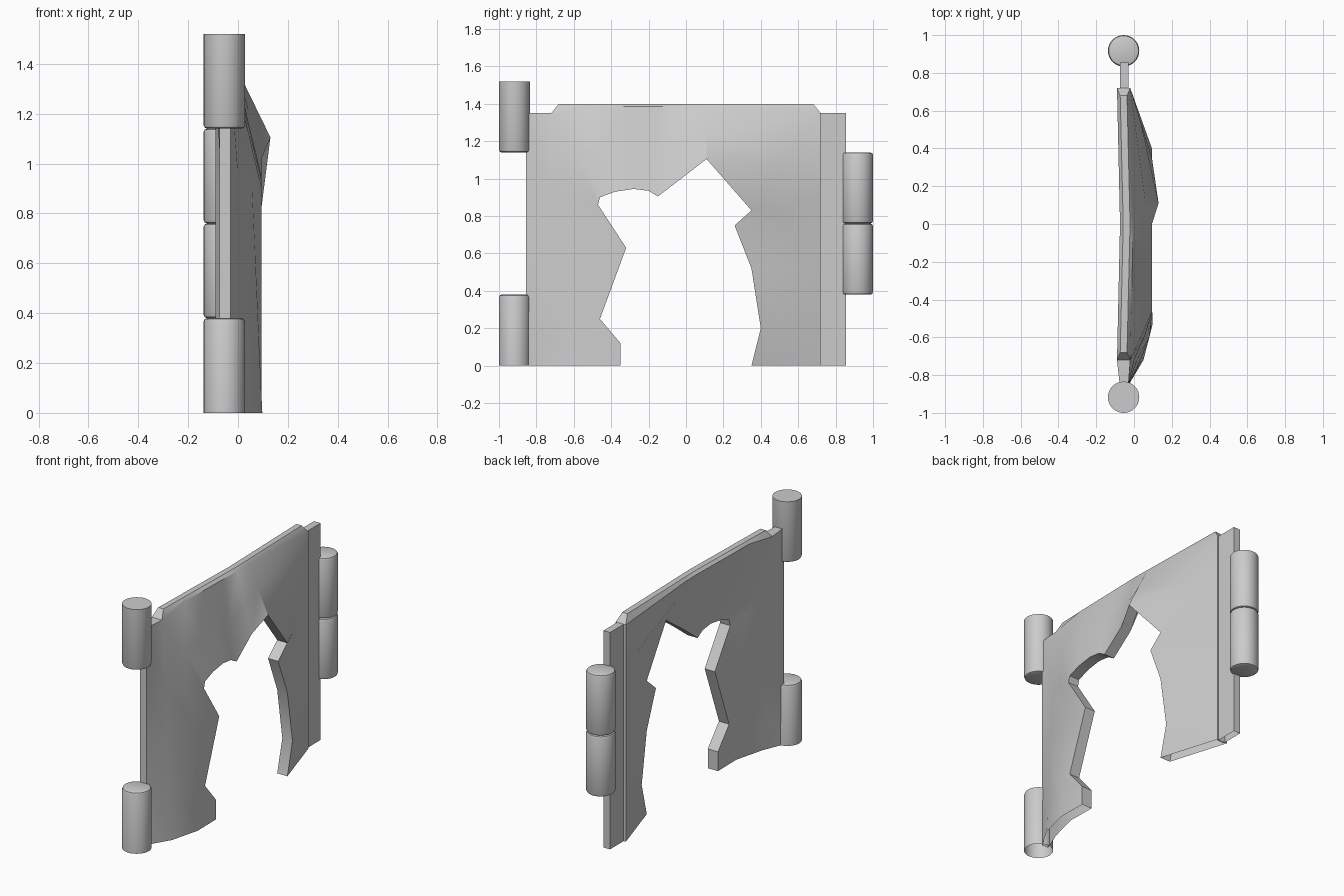
import bpy, bmesh, math

if "Cube" in bpy.data.objects:
    bpy.data.objects.remove(bpy.data.objects["Cube"])


def finish(bm, name, open_bottom=True):
    """Turn a bmesh into a smooth-by-angle object."""
    if open_bottom:
        low = [f for f in bm.faces if all(v.co.z < 1e-4 for v in f.verts)]
        bmesh.ops.delete(bm, geom=low, context='FACES_ONLY')
    me = bpy.data.meshes.new(name)
    bm.to_mesh(me)
    bm.free()
    ob = bpy.data.objects.new(name, me)
    bpy.context.collection.objects.link(ob)
    bpy.ops.object.select_all(action='DESELECT')
    ob.select_set(True)
    bpy.context.view_layer.objects.active = ob
    bpy.ops.object.shade_smooth_by_angle(angle=math.radians(30))
    return ob


def barrel(name, y, z0, z1, bevel_low, bevel_high, n=32, r=0.083, b=0.014):
    """Lathed hinge knuckle with optional softened rims."""
    prof = [(r - b, z0), (r - b * .3, z0 + b * .3), (r, z0 + b)] if bevel_low else [(r, z0)]
    prof += [(r, z1 - b), (r - b * .3, z1 - b * .3), (r - b, z1)] if bevel_high else [(r, z1)]
    bm = bmesh.new()
    rings = [[bm.verts.new((-0.055 + q * math.cos(i * math.tau / n),
                            y + q * math.sin(i * math.tau / n), z))
              for i in range(n)] for q, z in prof]
    for a, c in zip(rings, rings[1:]):
        for i in range(n):
            j = (i + 1) % n
            bm.faces.new((a[i], a[j], c[j], c[i]))
    bm.faces.new(rings[0][::-1])
    bm.faces.new(rings[-1])
    finish(bm, name)


# Broken wall: each row is a hole edge point (y, z) and its outer point (y, z)
ROWS = [(-.35, 0, -.72, 0), (-.35, .12, -.72, .15), (-.46, .25, -.72, .3),
        (-.32, .63, -.72, .65), (-.47, .86, -.72, .95), (-.46, .9, -.72, 1.35),
        (-.38, .93, -.5, 1.385), (-.28, .945, -.33, 1.385), (-.2, .935, -.22, 1.385),
        (-.15, .905, -.13, 1.385), (0, 1.02, 0, 1.385), (.11, 1.105, .11, 1.385),
        (.35, .83, .72, 1.35), (.26, .75, .72, .9), (.35, .52, .72, .55),
        (.4, .2, .72, .22), (.35, 0, .72, 0)]
CORNER_L, CORNER_R, LAST = 5, 12, 16

bm = bmesh.new()
cols = []
for i, (hy, hz, oy, oz) in enumerate(ROWS):
    hx = 0.13 if i == 11 else 0.095
    left = i <= CORNER_L
    ox = -0.02 + (0.07 * (1 - oz / 1.35) if left else 0.016 * (1 - abs(oy) / .72))
    # hole edge, middle and outer points of the bent sheet
    my, mz = (hy + oy) / 2, (hz + oz) / 2
    mx = (hx + ox) / 2 + (0.025 * (1 - mz / 1.35) if left else 0)
    col = {}
    for k, pt in (('H', (hx, hy, hz)), ('M', (mx, my, mz)), ('P', (ox, oy, oz))):
        x, y, z = pt
        col[k] = (bm.verts.new((x, y, z)), bm.verts.new((x - 0.07, y, z)))
    # thin side flange on the left, bevelled rim on the top
    if left:
        col['S'] = (bm.verts.new((-0.03, -.855, oz)), bm.verts.new((-0.075, -.855, oz)))
    if CORNER_L <= i <= CORNER_R:
        s = .68 / .72
        col['R'] = (bm.verts.new((ox - .017, oy * s, 1.4)),
                    bm.verts.new((ox - .053, oy * s, 1.4)))
    cols.append(col)

for i, (a, b) in enumerate(zip(cols, cols[1:])):
    chain = ['H', 'M', 'P']
    if i < CORNER_L:
        chain.append('S')
    elif i < CORNER_R:
        chain.append('R')
    for side in (0, 1):
        for p, q in zip(chain, chain[1:]):
            bm.faces.new((a[p][side], b[p][side], b[q][side], a[q][side]))
    for k in ('H', chain[-1]):
        bm.faces.new((a[k][0], b[k][0], b[k][1], a[k][1]))
# short closing faces at the upper corners
for i, p, q in ((CORNER_L, 'P', 'R'), (CORNER_R, 'P', 'R'), (CORNER_L, 'P', 'S')):
    c = cols[i]
    bm.faces.new((c[p][0], c[q][0], c[q][1], c[p][1]))
bmesh.ops.recalc_face_normals(bm, faces=bm.faces)
finish(bm, "broken_wall")

# Flange on the right side
bm = bmesh.new()
bmesh.ops.create_cube(bm, size=1)
for v in bm.verts:
    v.co = (-0.0525 + v.co.x * .045, .7825 + v.co.y * .145, (v.co.z + .5) * 1.35)
finish(bm, "side_flange")

# Hinge knuckles
barrel("hinge_lower_left", -.917, 0, .38, False, True)
barrel("hinge_upper_left", -.917, 1.14, 1.52, True, False)
barrel("hinge_lower_right", .917, .38, .76, True, True)
barrel("hinge_upper_right", .917, .76, 1.14, True, True)
